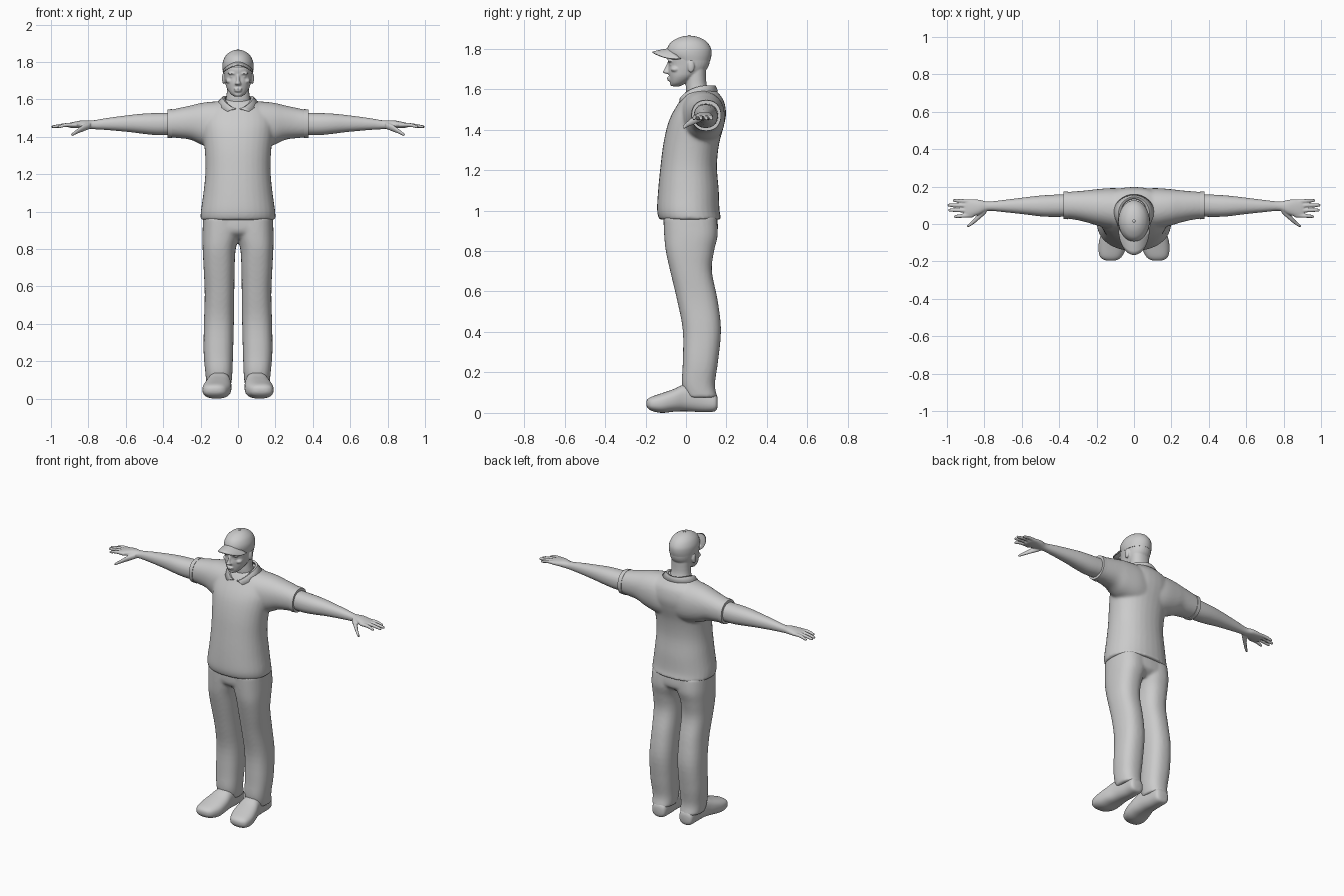
import bpy, bmesh
from math import sin, cos, pi
from mathutils import Matrix, Vector

cube = bpy.data.objects.get("Cube")
if cube:
    bpy.data.objects.remove(cube)

grey = bpy.data.materials.new("plain grey")
grey.use_nodes = True
grey.diffuse_color = (.6, .6, .6, 1)
grey.node_tree.nodes["Principled BSDF"].inputs["Base Color"].default_value = (.6, .6, .6, 1)


def spline(rows, steps):
    """Smooth curve through rows of numbers."""
    rows = [Vector(r) for r in rows]
    out = []
    for i in range(len(rows) - 1):
        b, c = rows[i], rows[i + 1]
        a, d = rows[max(i - 1, 0)], rows[min(i + 2, len(rows) - 1)]
        for k in range(steps):
            t = k / steps
            out.append(b + (c - a) * t / 2 + (a * 2 - b * 5 + c * 4 - d) * t * t / 2
                       + (b * 3 - a - c * 3 + d) * t ** 3 / 2)
    return out + [rows[-1]]


def loft(bm, axis, rows, power=2.2, sides=32, steps=4):
    """Closed skin over rounded sections: position, then low and high bounds on the other axes."""
    rings = []
    for pos, u0, u1, v0, v1 in spline(rows, steps):
        ring = []
        for k in range(sides):
            a = 2 * pi * k / sides
            c, s = cos(a), sin(a)
            c = abs(c) ** (2 / power) * (1 if c > 0 else -1)
            s = abs(s) ** (2 / power) * (1 if s > 0 else -1)
            u = (u0 + u1 + (u1 - u0) * c) / 2
            v = (v0 + v1 + (v1 - v0) * s) / 2
            co = {"x": (pos, u, v), "y": (u, pos, v), "z": (u, v, pos)}[axis]
            ring.append(bm.verts.new(co))
        rings.append(ring)
    for low, high in zip(rings, rings[1:]):
        for k in range(sides):
            j = (k + 1) % sides
            bm.faces.new((low[k], low[j], high[j], high[k]))
    bm.faces.new(rings[0])
    bm.faces.new(rings[-1])


def centred(bm, rows, power=2.2):
    """Upright loft from height, half width, front and back."""
    loft(bm, "z", [(z, -w, w, y0, y1) for z, w, y0, y1 in rows], power)


def tube(bm, points):
    """Round tube running along x from x, y, z, radius."""
    loft(bm, "x", [(x, y - r, y + r, z - r, z + r) for x, y, z, r in points], 2, 12)


def blob(bm, centre, size):
    matrix = Matrix.Translation(centre) @ Matrix.Diagonal((*size, 1))
    bmesh.ops.create_uvsphere(bm, u_segments=20, v_segments=12, radius=1, matrix=matrix)


def strip(bm, rows):
    """Open sheet through rows of points."""
    grid = [[bm.verts.new(p) for p in row] for row in rows]
    for a, b in zip(grid, grid[1:]):
        for k in range(len(a) - 1):
            bm.faces.new((a[k], a[k + 1], b[k + 1], b[k]))


def finish(bm, name, mirror=False, voxel=0, smooth=4, thick=0):
    bmesh.ops.recalc_face_normals(bm, faces=bm.faces)
    for f in bm.faces:
        f.smooth = True
    mesh = bpy.data.meshes.new(name)
    bm.to_mesh(mesh)
    bm.free()
    mesh.materials.append(grey)
    obj = bpy.data.objects.new(name, mesh)
    bpy.context.collection.objects.link(obj)
    if mirror:
        obj.modifiers.new("mirror", "MIRROR").use_mirror_merge = False
    if thick:
        m = obj.modifiers.new("thickness", "SOLIDIFY")
        m.thickness, m.offset = thick, 0
    if voxel:
        m = obj.modifiers.new("blend", "REMESH")
        m.mode, m.voxel_size, m.use_smooth_shade = "VOXEL", voxel, True
        m = obj.modifiers.new("soften", "SMOOTH")
        m.factor, m.iterations = .5, smooth
    bpy.context.view_layer.objects.active = obj
    bpy.ops.object.select_all(action="DESELECT")
    obj.select_set(True)
    if not voxel:
        bpy.ops.object.shade_smooth_by_angle(angle=.9)


# Shirt: half of the body overlaps its mirror image, with one sleeve
bm = bmesh.new()
centred(bm, [(.955, .2, -.132, .176), (1, .199, -.143, .166), (1.1, .185, -.138, .162),
             (1.22, .174, -.126, .153), (1.33, .178, -.112, .164), (1.42, .19, -.092, .188),
             (1.48, .195, -.068, .198), (1.54, .175, -.032, .188), (1.575, .13, -.01, .165),
             (1.6, .08, .01, .14)])
loft(bm, "x", [(0, -.03, .18, 1.32, 1.59), (.1, -.03, .192, 1.33, 1.59), (.19, -.01, .187, 1.355, 1.582),
               (.25, .008, .18, 1.383, 1.568), (.31, .022, .175, 1.392, 1.555), (.372, .03, .17, 1.397, 1.542)])
finish(bm, "shirt", mirror=True, voxel=.008, smooth=8)

# Sleeve cuffs
bm = bmesh.new()
loft(bm, "x", [(.352, .025, .174, 1.392, 1.548), (.378, .028, .173, 1.394, 1.545)])
finish(bm, "sleeve_cuff", mirror=True)

# Collar: folded band, open in a V at the front
bm = bmesh.new()
band = []
for k in range(41):
    t = k / 40
    rows = []
    for gap, rx, ry, z in ((.1, .07, .08, 1.612), (.25, .082, .088, 1.615), (.55, .108, .1, 1.588)):
        a = gap + (2 * pi - 2 * gap) * t
        front = ((1 + cos(a)) / 2) ** 3
        rows.append((rx * sin(a), .055 - ry * cos(a), z - .068 * front))
    band.append(rows)
strip(bm, band)
finish(bm, "collar", thick=.009)

# Trousers
bm = bmesh.new()
loft(bm, "z", [(.075, .035, .168, .0, .156), (.14, .03, .175, -.02, .143), (.25, .026, .184, -.016, .158),
               (.41, .022, .182, -.016, .173), (.56, .02, .178, -.045, .156), (.7, .018, .184, -.078, .128),
               (.8, .012, .189, -.1, .139), (.88, -.01, .19, -.108, .157), (.97, -.02, .186, -.112, .152)], 2.4)
centred(bm, [(.855, .06, -.06, .11), (.885, .17, -.1, .15), (.92, .188, -.11, .158), (.98, .185, -.11, .152)], 2.4)
finish(bm, "trousers", mirror=True, voxel=.009, smooth=5)

# Shoes: toes splay slightly outwards
bm = bmesh.new()
loft(bm, "y", [(.156, .075, .125, .03, .075), (.142, .052, .145, .008, .1), (.08, .046, .148, .004, .13),
               (0, .04, .16, .008, .142), (-.06, .035, .179, .006, .118), (-.12, .04, .19, .0, .097),
               (-.17, .062, .184, .01, .08), (-.19, .085, .163, .025, .067), (-.196, .11, .14, .04, .055)], 2.5)
finish(bm, "shoe", mirror=True)

# Arms and hands
bm = bmesh.new()
loft(bm, "x", [(.3, .042, .16, 1.412, 1.53), (.42, .038, .157, 1.408, 1.527), (.5, .041, .152, 1.415, 1.524),
               (.58, .051, .143, 1.425, 1.516), (.7, .064, .128, 1.436, 1.5), (.78, .07, .12, 1.441, 1.487),
               (.83, .05, .13, 1.445, 1.488), (.89, .034, .132, 1.447, 1.477), (.91, .045, .12, 1.452, 1.47)])
for base, tip, end in ((.12, .126, .97), (.096, .101, .998), (.071, .074, .994), (.046, .04, .965)):
    tube(bm, [(.86, base, 1.463, .011), (.92, (base + tip) / 2, 1.463, .0105),
              (end - .012, tip, 1.454, .0085), (end, tip, 1.453, .004)])
tube(bm, [(.79, .075, 1.46, .018), (.83, .04, 1.445, .018), (.865, .006, 1.425, .012),
          (.885, -.008, 1.413, .009), (.893, -.013, 1.409, .004)])
finish(bm, "arm", mirror=True, voxel=.0045, smooth=3)

# Head with neck and facial features
bm = bmesh.new()
centred(bm, [(1.53, .075, .01, .13), (1.59, .066, .0, .112), (1.64, .06, .0, .1), (1.74, .06, .01, .1)])
centred(bm, [(1.614, .018, -.068, -.03), (1.63, .04, -.077, .0), (1.66, .06, -.083, .05), (1.69, .069, -.088, .095),
             (1.72, .074, -.086, .114), (1.76, .077, -.092, .119), (1.8, .072, -.08, .11)])
blob(bm, (0, -.066, 1.628), (.022, .014, .014))
blob(bm, (0, -.083, 1.655), (.023, .012, .006))
blob(bm, (0, -.081, 1.645), (.02, .012, .006))
loft(bm, "z", [(1.676, -.012, .012, -.1, -.07), (1.684, -.017, .017, -.115, -.07),
               (1.7, -.01, .01, -.107, -.07), (1.73, -.008, .008, -.093, -.07)], 2, 16)
for side in (-1, 1):
    blob(bm, (side * .03, -.079, 1.738), (.026, .012, .007))
    blob(bm, (side * .03, -.07, 1.722), (.014, .012, .008))
    blob(bm, (side * .045, -.052, 1.698), (.022, .024, .014))
    blob(bm, (side * .077, .025, 1.712), (.009, .017, .03))
finish(bm, "head", voxel=.0045, smooth=3)

# Cap crown and button
bm = bmesh.new()
centred(bm, [(1.742, .079, -.072, .12), (1.77, .083, -.092, .126), (1.8, .081, -.093, .124), (1.83, .068, -.076, .106),
             (1.85, .048, -.046, .078), (1.86, .028, -.018, .05), (1.864, .008, .008, .024)], 2)
blob(bm, (0, .016, 1.863), (.008, .008, .005))
finish(bm, "cap_crown")

# Cap brim: arched sheet reaching forwards
bm = bmesh.new()
brim = []
for k in range(25):
    a = pi * (.03 + .94 * k / 24)
    brim.append([(.081 * cos(a), -.02 - .145 * sin(a) * v, 1.802 - .052 * cos(a) ** 2 - .02 * v * v * sin(a))
                 for v in (.3, .5, .7, .85, 1)])
strip(bm, brim)
finish(bm, "cap_brim", thick=.007)
